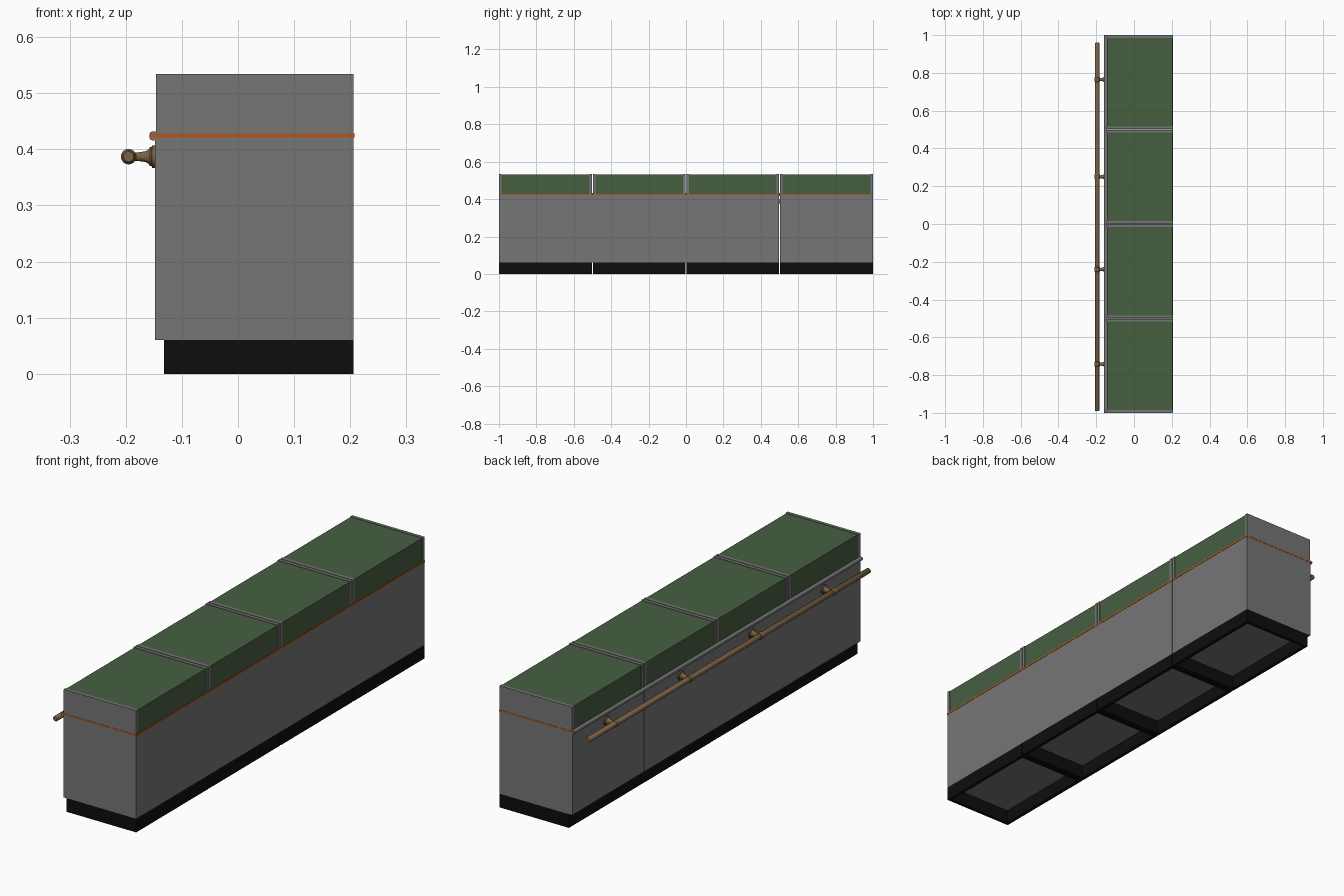
import bpy, bmesh, math
from mathutils import Matrix

cube = bpy.data.objects.get("Cube")
if cube:
    bpy.data.objects.remove(cube, do_unlink=True)


def material(name, rgb, rough=0.6):
    m = bpy.data.materials.new(name)
    m.use_nodes = True
    m.diffuse_color = (*rgb, 1)
    bsdf = m.node_tree.nodes["Principled BSDF"]
    bsdf.inputs["Base Color"].default_value = (*rgb, 1)
    bsdf.inputs["Roughness"].default_value = rough
    return m


GREY = material("panel grey", (0.18, 0.18, 0.18))
GREEN = material("green glass", (0.062, 0.113, 0.053))
BLACK = material("plinth black", (0.004, 0.004, 0.004))
ORANGE = material("orange trim", (0.45, 0.095, 0.012))
BRONZE = material("bronze", (0.2, 0.125, 0.058))


def finish(name, bm, mat, smooth=False):
    bmesh.ops.recalc_face_normals(bm, faces=bm.faces)
    mesh = bpy.data.meshes.new(name)
    bm.to_mesh(mesh)
    bm.free()
    mesh.materials.append(mat)
    ob = bpy.data.objects.new(name, mesh)
    bpy.context.collection.objects.link(ob)
    if smooth:
        bpy.ops.object.select_all(action="DESELECT")
        ob.select_set(True)
        bpy.context.view_layer.objects.active = ob
        bpy.ops.object.shade_smooth_by_angle(angle=math.radians(40))
    return ob


def add_box(bm, x, y, z):
    size = [b - a for a, b in (x, y, z)]
    mid = [(a + b) / 2 for a, b in (x, y, z)]
    bmesh.ops.create_cube(bm, size=1, matrix=Matrix.Translation(mid) @ Matrix.Diagonal((*size, 1)))


def box(name, x, y, z, mat):
    bm = bmesh.new()
    add_box(bm, x, y, z)
    return finish(name, bm, mat)


def lathe(name, profile, origin, axis, mat, steps=24):
    """Spin (distance, radius) pairs around the x or y axis."""
    bm = bmesh.new()
    rings = []
    for d, r in profile:
        ring = []
        for i in range(steps):
            a = 2 * math.pi * i / steps
            u, v = r * math.cos(a), r * math.sin(a)
            p = (d, u, v) if axis == "x" else (u, d, v)
            ring.append(bm.verts.new([o + c for o, c in zip(origin, p)]))
        rings.append(ring)
    for lo, hi in zip(rings, rings[1:]):
        for i in range(steps):
            j = (i + 1) % steps
            bm.faces.new((lo[i], lo[j], hi[j], hi[i]))
    bm.faces.new(rings[0])
    bm.faces.new(rings[-1])
    return finish(name, bm, mat, smooth=True)


BACK, FRONT = 0.206, -0.148
COUNTER, TOP = 0.425, 0.534
PLATE, GAP = 0.014, 0.002

# Four repeated counter modules
for n in range(4):
    y0, y1 = -1 + n * 0.5, -0.5 + n * 0.5
    a = y0 + (GAP if n else 0)
    b = y1 - (GAP if n < 3 else 0)
    tag = f"_{n + 1}"

    # Hollow plinth frame, open underneath
    bm = bmesh.new()
    t, px = 0.015, -0.132
    add_box(bm, (px, px + t), (a, b), (0, 0.06))
    add_box(bm, (BACK - t, BACK), (a, b), (0, 0.06))
    for s in (a, b - t):
        add_box(bm, (px + t, BACK - t), (s, s + t), (0, 0.06))
    finish("plinth" + tag, bm, BLACK)

    # Cabinet body, with one open joint before the last module
    box("cabinet" + tag, (FRONT, BACK),
        (y0 + (0.0015 if n == 3 else 0), y1 - (0.0015 if n == 2 else 0)), (0.06, COUNTER), GREY)

    # Glazed top and its two side plates
    box("glass_top" + tag, (-0.144, BACK - 0.002), (a + PLATE, b - PLATE), (COUNTER, TOP - 0.002), GREEN)
    for side, s in (("front", a), ("back", b - PLATE)):
        box(f"{side}_glass_plate" + tag, (-0.146, BACK), (s, s + PLATE), (COUNTER, TOP), GREY)

# Rounded counter nosing
nose = box("counter_nosing", (-0.158, -0.146), (-0.999, 0.999), (0.416, 0.432), GREY)
bm = bmesh.new()
bm.from_mesh(nose.data)
edges = [e for e in bm.edges if all(v.co.x < -0.15 for v in e.verts)
         and abs(e.verts[0].co.y - e.verts[1].co.y) > 1]
bmesh.ops.bevel(bm, geom=edges, offset=0.006, segments=4, affect="EDGES", profile=0.5)
bm.to_mesh(nose.data)
bm.free()

# Orange trim along both ends and the plain side
TRIM = (0.4215, 0.4285)
box("front_trim", (-0.158, 0.2075), (-1.001, -0.998), TRIM, ORANGE)
box("back_trim", (-0.158, 0.2075), (0.998, 1.001), TRIM, ORANGE)
box("side_trim", (0.205, 0.2075), (-1, 1), TRIM, ORANGE)

# Foot rail with slightly rounded ends
RX, RZ, R = -0.195, 0.387, 0.0115
lathe("rail", [(-0.99, R * 0.8), (-0.987, R), (0.957, R), (0.96, R * 0.8)], (RX, 0, RZ), "y", BRONZE)

# Turned brackets and collars
bracket = [(0, 0.0075), (0.016, 0.0075), (0.03, 0.0095), (0.036, 0.013), (0.038, 0.017),
           (0.041, 0.017), (0.042, 0.02), (0.048, 0.02)]
collar = [(-0.013, R), (-0.011, 0.0138), (0.011, 0.0138), (0.013, R)]
for n, y in enumerate((-0.742, -0.24, 0.25, 0.765)):
    lathe(f"rail_bracket_{n + 1}", bracket, (RX, y, RZ), "x", BRONZE)
    lathe(f"rail_collar_{n + 1}", collar, (RX, y, RZ), "y", BRONZE)
